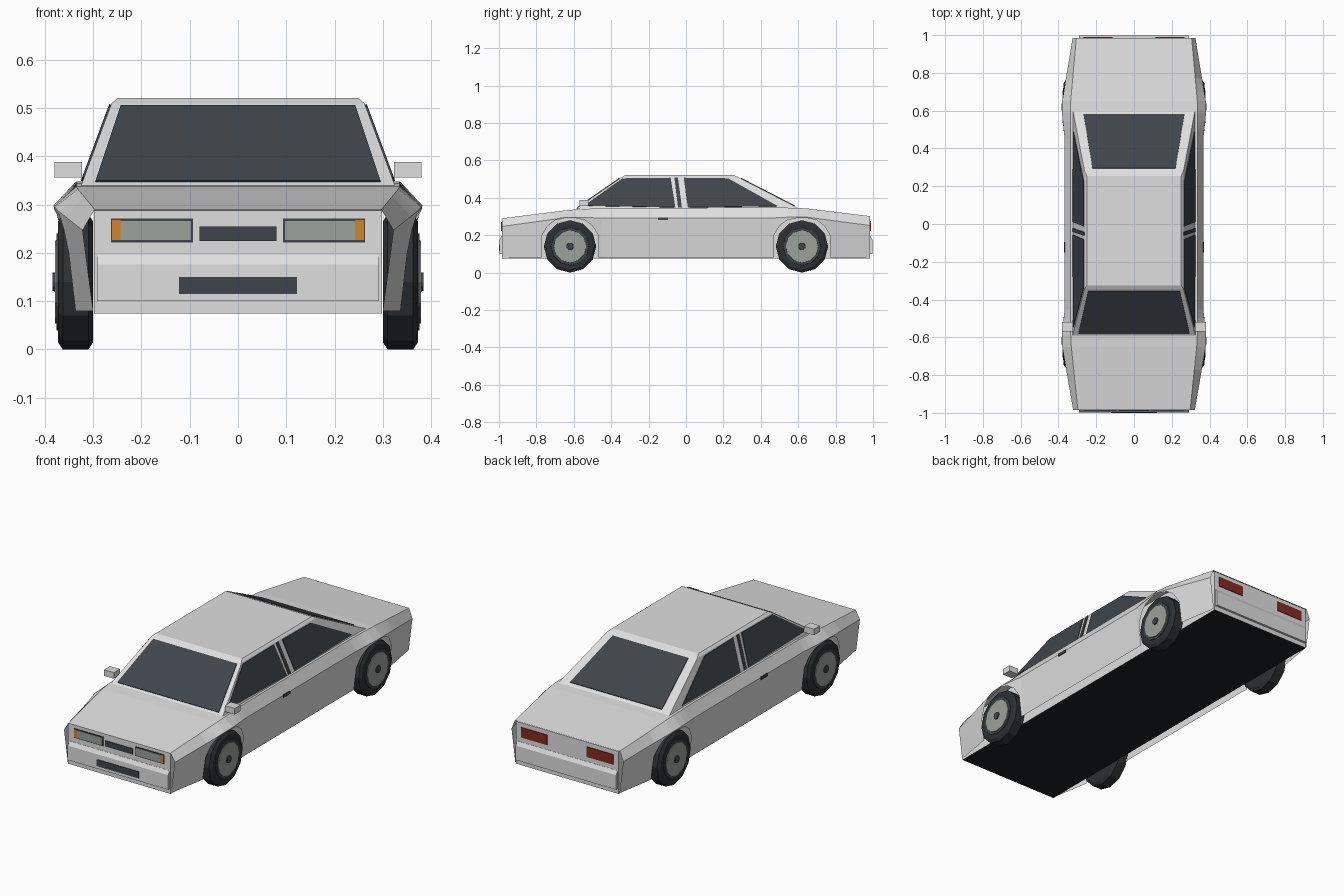
import bpy, bmesh, math
from mathutils import Vector

cube = bpy.data.objects.get("Cube")
if cube:
    bpy.data.objects.remove(cube, do_unlink=True)


def material(name, r, g, b):
    m = bpy.data.materials.new(name)
    m.use_nodes = True
    m.diffuse_color = (r, g, b, 1)
    m.node_tree.nodes["Principled BSDF"].inputs["Base Color"].default_value = (r, g, b, 1)
    return m


PAINT = material("pale_paint", .74, .74, .74)
GLASS = material("dark_glass", .05, .06, .07)
RUBBER = material("black_rubber", .025, .03, .033)
FLOOR = material("black_underside", .012, .014, .016)
LENS = material("grey_lens", .33, .36, .33)
AMBER = material("amber_lens", .65, .23, .02)
RED = material("red_lens", .24, .025, .015)


def build(name, verts, faces, *mats):
    bm = bmesh.new()
    vs = [bm.verts.new(v) for v in verts]
    for f in faces:
        bm.faces.new([vs[i] for i in f])
    bmesh.ops.recalc_face_normals(bm, faces=bm.faces)
    me = bpy.data.meshes.new(name)
    bm.to_mesh(me)
    bm.free()
    for m in mats:
        me.materials.append(m)
    ob = bpy.data.objects.new(name, me)
    bpy.context.collection.objects.link(ob)
    return ob


def loft(name, rings, *mats):
    """Closed rings of equal length joined in order, with both ends capped."""
    n = len(rings[0])
    verts = [p for r in rings for p in r]
    faces = [(k * n + i, k * n + (i + 1) % n, (k + 1) * n + (i + 1) % n, (k + 1) * n + i)
             for k in range(len(rings) - 1) for i in range(n)]
    faces += [tuple(range(n)), tuple(range(len(verts) - n, len(verts)))]
    return build(name, verts, faces, *mats)


def box(name, x, y, z, mat):
    return loft(name, [[(x[0], b, c), (x[1], b, c), (x[1], d, c), (x[0], d, c)]
                       for c in z for b, d in [y]], mat)


def prism(name, half, profile, *mats):
    return loft(name, [[(x, y, z) for y, z in profile] for x in (-half, half)], *mats)


def plate(name, pts, mat):
    """Thin pane straddling the surface it lies on."""
    pts = [Vector(p) for p in pts]
    n = (pts[1] - pts[0]).cross(pts[2] - pts[0]).normalized() * .004
    return loft(name, [[p - n for p in pts], [p + n for p in pts]], mat)


# Outer body shell: y, shoulder x, shoulder z, top edge x, top edge z
KEYS = [(-.985, .322, .245, .297, .29), (-.62, .385, .295, .335, .336),
        (-.45, .367, .29, .335, .345), (.45, .367, .29, .335, .348),
        (.62, .385, .298, .338, .346), (.985, .325, .25, .305, .302)]
AXLE = .62


def section(y):
    for a, b in zip(KEYS, KEYS[1:]):
        if y <= b[0]:
            t = (y - a[0]) / (b[0] - a[0])
            return [p + (q - p) * t for p, q in zip(a, b)][1:]


def body_x(y, z):
    sx, sz = section(y)[:2]
    return sx - .022 * max(0, (sz - z) / (sz - .08))


# Stations with the height of the lower edge, rising over each wheel
stations = [(KEYS[0][0], .08), (-.45, .08), (0, .08), (.45, .08), (KEYS[-1][0], .08)]
for c in (-AXLE, AXLE):
    for dy, z in ((.153, .08), (.15, .2), (.12, .25), (.08, .28), (.03, .291)):
        stations += [(c - dy, z), (c + dy, z)]
stations.sort()
verts, faces = [], []
for y, low in stations:
    sx, sz, tx, tz = section(y)
    mid, top = max(.2, low), max(sz, low + .002)
    half = [(body_x(y, low), low), (body_x(y, mid), mid + .001), (sx, top + .002), (tx, tz)]
    verts += [(x, y, z) for x, z in half] + [(-x, y, z) for x, z in reversed(half)]
for k in range(len(stations) - 1):
    for i in range(7):
        a = k * 8 + i
        faces.append((a, a + 1, a + 9, a + 8))
build("body_shell", verts, faces, PAINT)

# Inner body between the wheels, with a black underside
core = prism("inner_body", .298, [(-.985, .075), (-.985, .288), (-.6, .328),
                                  (.6, .338), (.985, .298), (.985, .075)], PAINT, FLOOR)
for p in core.data.polygons:
    p.material_index = int(p.normal.z < -.9)

# Bumpers with a sloped upper lip
for name, s in (("front_bumper", -1), ("rear_bumper", 1)):
    prism(name, .292, [(s * .98, .196), (s * .986, .196), (s * .997, .176),
                       (s * .997, .1), (s * .98, .1)], PAINT)

# Cabin
BELT, EAVE = .34, .51


def cabin_ring(x, front, rear, z):
    return [(-x, front, z), (x, front, z), (x, rear, z), (-x, rear, z)]


loft("cabin", [cabin_ring(.325, -.59, .61, BELT), cabin_ring(.262, -.345, .28, EAVE),
               cabin_ring(.25, -.325, .255, .521)], PAINT)


def on_slope(base, eave, z):
    return base + (eave - base) * (z - BELT) / (EAVE - BELT)


def end_glass(name, base, eave, low, high):
    pts = []
    for (x, z), s in ((low, -1), (low, 1), (high, 1), (high, -1)):
        pts.append((s * x, on_slope(base, eave, z), z))
    plate(name, pts, GLASS)


end_glass("windshield", -.59, -.345, (.295, .347), (.243, .503))
end_glass("rear_window", .61, .28, (.267, .355), (.22, .503))

SIDE_GLASS = {
    "front_side_window": [(-.545, .357), (-.34, .503), (-.082, .506), (-.057, .348)],
    "pillar_strip": [(-.062, .507), (-.043, .507), (-.022, .348), (-.042, .348)],
    "rear_side_window": [(-.012, .506), (.225, .503), (.49, .355), (.01, .348)],
}

for side, s in (("left", 1), ("right", -1)):
    for name, outline in SIDE_GLASS.items():
        plate(f"{side}_{name}", [(s * on_slope(.325, .262, z), y, z) for y, z in outline], GLASS)

    def span(a, b):
        return sorted((s * a, s * b))

    # Mirror and door handle
    box(f"{side}_mirror", span(.323, .38), (-.57, -.52), (.356, .388), PAINT)
    box(f"{side}_door_handle", span(.355, .371), (-.15, -.095), (.281, .295), GLASS)

    # Lamps
    box(f"{side}_headlight_frame", span(.093, .263), (-.988, -.983), (.222, .271), GLASS)
    box(f"{side}_headlight", span(.097, .243), (-.99, -.984), (.227, .266), LENS)
    box(f"{side}_indicator", span(.243, .261), (-.99, -.984), (.227, .268), AMBER)
    box(f"{side}_tail_light", span(.115, .268), (.983, .989), (.222, .275), RED)

    # Wheels: bevelled twelve-sided tyre, rim and hub
    for end, c in (("front", -AXLE), ("rear", AXLE)):
        def disc(name, mat, *rings):
            loft(f"{end}_{side}_{name}",
                 [[(s * x, c + r * math.cos(i * math.pi / 6), .14 + r * math.sin(i * math.pi / 6))
                   for i in range(12)] for x, r in rings], mat)
        disc("tyre", RUBBER, (.3, .125), (.31, .14), (.363, .14), (.373, .125))
        disc("rim_ring", GLASS, (.36, .105), (.376, .1))
        disc("rim", LENS, (.365, .088), (.379, .086))
        disc("hub", GLASS, (.37, .021), (.384, .019))

# Grille and lower intake
box("grille", (-.08, .08), (-.989, -.983), (.225, .255), GLASS)
box("lower_intake", (-.122, .122), (-1, -.994), (.115, .15), GLASS)
